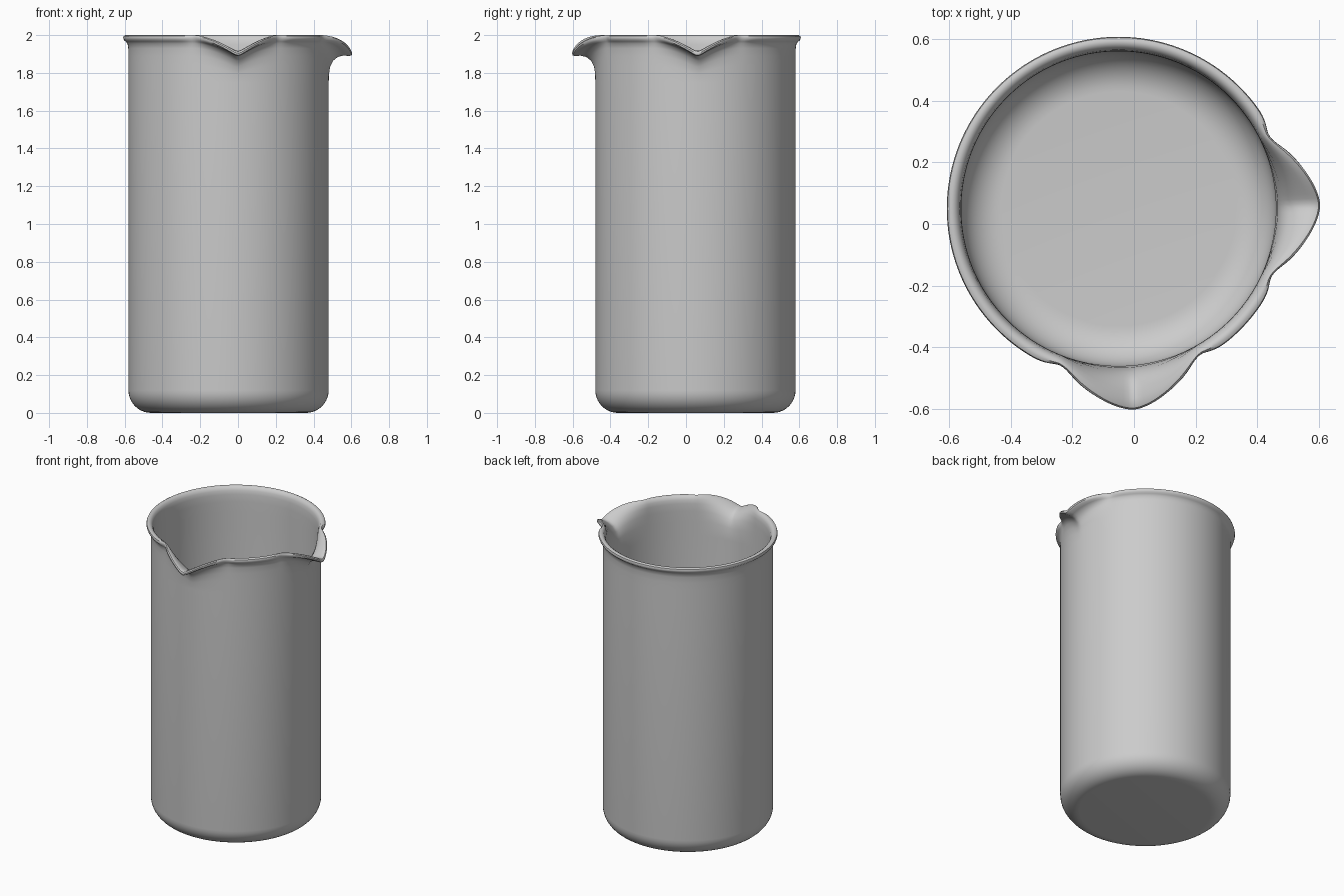
import bpy, bmesh, math

if "Cube" in bpy.data.objects:
    bpy.data.objects.remove(bpy.data.objects["Cube"])

CX, CY = -0.05, 0.05           # axis of the round body
SEG = 240
SPOUTS = [math.radians(1), math.radians(-85.6)]
HALF = 0.45                    # angular half width of a spout


def fillet(r, z, rad, n, inner=False):
    """Quarter-round bottom corner from floor to wall (or back)."""
    pts = []
    for i in range(n + 1):
        a = math.pi / 2 * i / n
        pts.append((r - rad + rad * math.sin(a), z + rad - rad * math.cos(a)))
    return pts[::-1] if inner else pts


# Lip cross-section: plain rim, and at the centre of a spout
rim = [(.530, 1.75), (.530, 1.84), (.530, 1.89), (.531, 1.93), (.535, 1.955),
       (.545, 1.966), (.554, 1.974), (.558, 1.985), (.555, 1.995), (.546, 2.0),
       (.535, 1.999), (.524, 1.992), (.516, 1.975), (.512, 1.95), (.511, 1.90),
       (.511, 1.83), (.511, 1.73)]
lip = [(.530, 1.75), (.532, 1.79), (.538, 1.825), (.554, 1.857), (.580, 1.877),
       (.612, 1.884), (.642, 1.880), (.655, 1.884), (.657, 1.894), (.652, 1.904),
       (.641, 1.908), (.620, 1.906), (.592, 1.900), (.560, 1.884), (.533, 1.855),
       (.517, 1.81), (.511, 1.73)]


def ring_profile(ang):
    d = min(abs((ang - s + math.pi) % (2 * math.pi) - math.pi) for s in SPOUTS)
    u = min(1, math.hypot(d, 0.02) / HALF)
    k = 1 - u
    wr = 0.6 * k * k * (3 - 2 * k) + 0.4 * k      # outward pull
    wz = k ** 2.1                                 # V-shaped dip in height
    pinch = 0.016 * math.exp(-((d - 0.42) / 0.09) ** 2)
    pts = fillet(.530, 0, .12, 10)
    for (r0, z0), (r1, z1) in zip(rim, lip):
        r = r0 + (r1 - r0) * wr
        r -= pinch * max(0, (r0 - .530) / .028)
        pts.append((r, z0 + (z1 - z0) * wz))
    return pts + fillet(.511, .025, .13, 10, True)


# Beaker body: profile swept round the axis
bm = bmesh.new()
rings = []
for i in range(SEG):
    a = 2 * math.pi * i / SEG
    rings.append([bm.verts.new((CX + r * math.cos(a), CY + r * math.sin(a), z))
                  for r, z in ring_profile(a)])
for i in range(SEG):
    p, q = rings[i], rings[(i + 1) % SEG]
    for j in range(len(p) - 1):
        bm.faces.new((p[j], q[j], q[j + 1], p[j + 1]))
bm.faces.new([r[0] for r in reversed(rings)])     # underside
bm.faces.new([r[-1] for r in rings])              # inner floor
bmesh.ops.recalc_face_normals(bm, faces=bm.faces)
mesh = bpy.data.meshes.new("beaker")
bm.to_mesh(mesh)
bm.free()

mat = bpy.data.materials.new("light grey")
mat.diffuse_color = (0.6, 0.6, 0.6, 1)
mat.use_nodes = True
mat.node_tree.nodes["Principled BSDF"].inputs["Base Color"].default_value = mat.diffuse_color
mesh.materials.append(mat)
beaker = bpy.data.objects.new("beaker", mesh)
bpy.context.collection.objects.link(beaker)
bpy.context.view_layer.objects.active = beaker
beaker.select_set(True)
bpy.ops.object.shade_smooth_by_angle(angle=math.radians(40))
